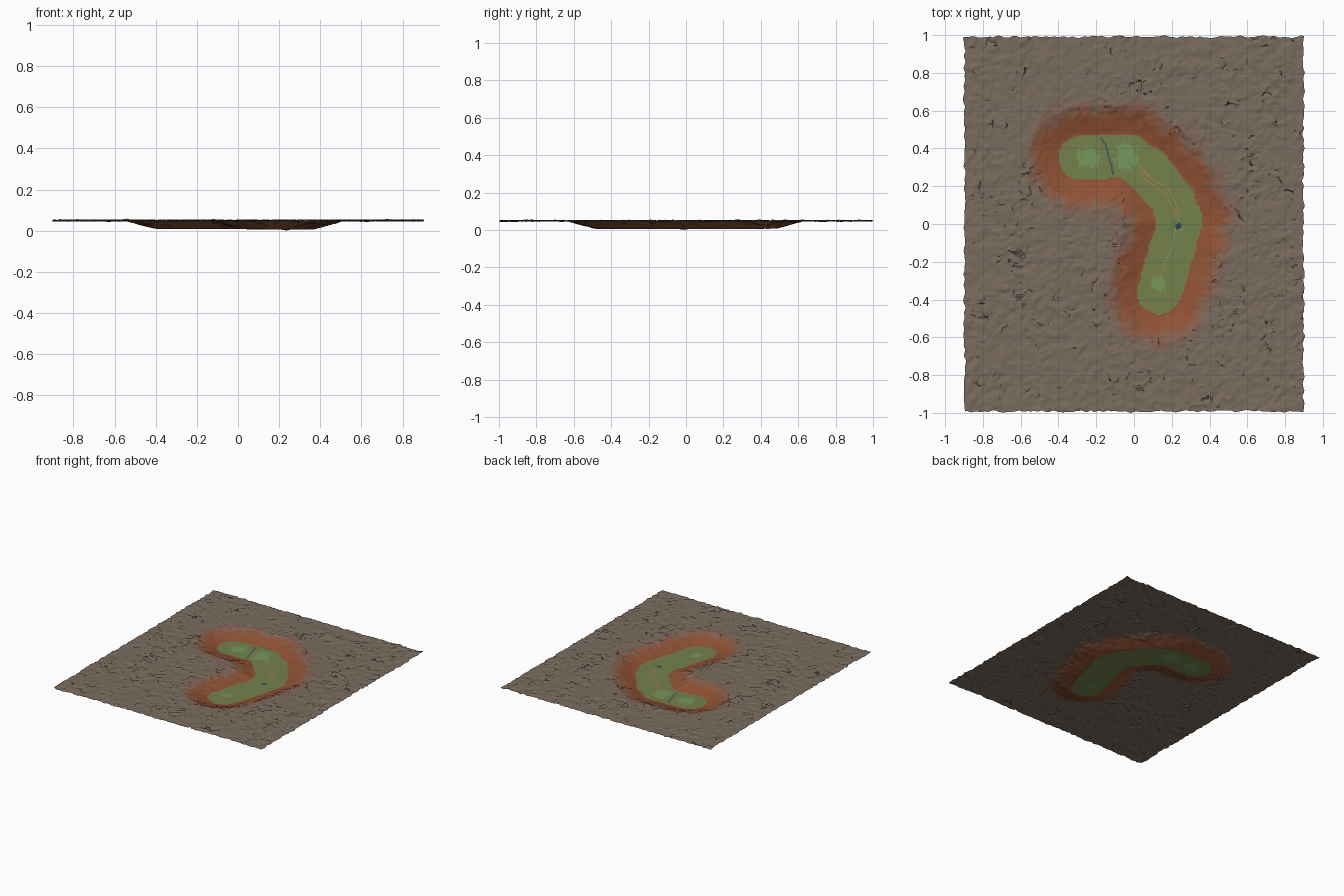
import bpy, bmesh, math, random
from mathutils import Vector, noise

if "Cube" in bpy.data.objects:
    bpy.data.objects.remove(bpy.data.objects["Cube"])

random.seed(4)
NX, NY = 190, 210
HX, HY = 0.898, 0.992
PATH = [(-0.28, 0.35), (-0.03, 0.36), (0.08, 0.28), (0.20, 0.13),
        (0.245, 0.02), (0.20, -0.14), (0.135, -0.36)]
POND = (0.235, -0.012)


def n3(x, y, s, k=0.0):
    return noise.noise(Vector((x * s + k, y * s - k, k * 0.37 + 1.3)))


def seg_dist(x, y, pts):
    best = 9.0
    for (ax, ay), (bx, by) in zip(pts, pts[1:]):
        dx, dy = bx - ax, by - ay
        t = ((x - ax) * dx + (y - ay) * dy) / (dx * dx + dy * dy)
        t = max(0.0, min(1.0, t))
        best = min(best, math.hypot(x - ax - t * dx, y - ay - t * dy))
    return best


def mix(a, b, t):
    return tuple(p + (q - p) * t for p, q in zip(a, b))


def step(a, b, t):
    t = max(0.0, min(1.0, (t - a) / (b - a)))
    return t * t * (3 - 2 * t)


# Valley floor, sloping rim and cracked rocky plateau
def height(x, y):
    d = seg_dist(x, y, PATH) + 0.012 * n3(x, y, 14, 3)
    rim = max(0.0, min(1.0, (d - 0.125) / 0.145))
    floor = 0.0075 - 0.004 * x + 0.0007 * n3(x, y, 25, 8)
    floor -= 0.005 * (1 - step(0.0, 0.035, math.hypot(x - POND[0], y - POND[1])))
    wx = x + 0.035 * n3(x, y, 12, 5)
    wy = y + 0.035 * n3(x, y, 12, 9)
    u, v = (wx + wy) * 0.75, (wy - wx) * 1.15
    saw = ((n3(u, v, 7, 2) + 0.35 * n3(u, v, 16, 6)) * 2.4) % 1.0
    strength = 0.55 + 0.8 * n3(x, y, 9, 12)
    rock = 0.009 * (saw - 0.5) * max(0.1, strength)
    rock += 0.004 * n3(x, y, 20, 15) + 0.0025 * n3(x, y, 45, 21)
    plateau = 0.0495 + rock
    return floor + (plateau - floor) * rim


def material(name, rgb):
    m = bpy.data.materials.new(name)
    m.diffuse_color = (*rgb, 1)
    m.use_nodes = True
    m.node_tree.nodes["Principled BSDF"].inputs["Base Color"].default_value = m.diffuse_color
    return m


# Colours: plateau rock, fading rust rim, meadow shades
ROCK, RUST = (0.195, 0.150, 0.115), (0.285, 0.085, 0.035)
LEVELS = 10
mats = [material(f"rim_{i}", mix(RUST, ROCK, i / (LEVELS - 1))) for i in range(LEVELS)]
mats += [material("meadow", (0.165, 0.225, 0.070)),
         material("meadow_dry", (0.205, 0.205, 0.072)),
         material("meadow_light", (0.175, 0.315, 0.105)),
         material("dark_rock", (0.085, 0.066, 0.052)),
         material("moss", (0.15, 0.17, 0.075))]
MEADOW, DRY, LIGHT, DARK, MOSS = range(LEVELS, LEVELS + 5)


def face_material(c, nz):
    x, y = c.x, c.y
    d = seg_dist(x, y, PATH) + 0.008 * n3(x, y, 18, 4)
    if d < 0.118:
        for px, py, r in ((-0.24, 0.35, 0.075), (-0.04, 0.36, 0.085), (0.13, -0.31, 0.05)):
            if math.hypot(x - px, y - py) < r * random.uniform(0.5, 1.0):
                return LIGHT
        return DRY if random.random() < 0.3 else MEADOW
    t = step(0.18, 0.33, d + 0.05 * n3(x, y, 13, 7))
    if t > 0.8 and nz < 0.70:
        return DARK
    if random.random() < 0.008:
        return MOSS
    return max(0, min(LEVELS - 1, round(t * (LEVELS - 1) + random.uniform(-0.5, 0.5))))


# Terrain sheet
bm = bmesh.new()
rows = []
for j in range(NY + 1):
    row = []
    for i in range(NX + 1):
        x = -HX + 2 * HX * i / NX
        y = -HY + 2 * HY * j / NY
        r = step(0.12, 0.28, seg_dist(x, y, PATH))
        jx = 0.012 * r * n3(x, y, 28, 31)
        jy = 0.012 * r * n3(x, y, 28, 47)
        row.append(bm.verts.new((x + jx, max(-1, min(1, y + jy)), height(x, y))))
    rows.append(row)
for j in range(NY):
    for i in range(NX):
        f = bm.faces.new((rows[j][i], rows[j][i + 1], rows[j + 1][i + 1], rows[j + 1][i]))
        f.normal_update()
        f.material_index = face_material(f.calc_center_median(), f.normal.z)
me = bpy.data.meshes.new("terrain")
bm.to_mesh(me)
bm.free()
for m in mats:
    me.materials.append(m)
terrain = bpy.data.objects.new("terrain", me)
bpy.context.collection.objects.link(terrain)
bpy.context.view_layer.objects.active = terrain
terrain.select_set(True)
bpy.ops.object.shade_smooth_by_angle(angle=math.radians(40))


# Flat strip draped over the terrain along a path
def ribbon(name, pts, width, mat, lift=0.0015):
    pts = [Vector(p) for p in pts]
    line = []
    for a, b in zip(pts, pts[1:]):
        k = max(2, int((b - a).length / 0.012))
        line += [a.lerp(b, i / k) for i in range(k)]
    line.append(pts[-1])
    bm = bmesh.new()
    prev = None
    for i, p in enumerate(line):
        t = (line[min(i + 1, len(line) - 1)] - line[max(i - 1, 0)]).normalized()
        side = Vector((-t.y, t.x)) * width / 2
        z = height(p.x, p.y) + lift
        cur = [bm.verts.new((q.x, q.y, z)) for q in (p - side, p + side)]
        if prev:
            bm.faces.new((prev[0], cur[0], cur[1], prev[1]))
        prev = cur
    me = bpy.data.meshes.new(name)
    bm.to_mesh(me)
    bm.free()
    me.materials.append(mat)
    bpy.context.collection.objects.link(bpy.data.objects.new(name, me))


water = material("stream_water", (0.075, 0.105, 0.105))
trail = material("trail_earth", (0.36, 0.22, 0.085))
pale = material("footpath", (0.26, 0.27, 0.12))
ribbon("stream", [(-0.175, 0.455), (-0.15, 0.42), (-0.135, 0.36), (-0.12, 0.31), (-0.11, 0.26)], 0.011, water)
ribbon("trail_outer", [(0.03, 0.31), (0.07, 0.26), (0.12, 0.225), (0.18, 0.19), (0.215, 0.12), (0.245, 0.045)], 0.007, trail)
ribbon("trail_inner", [(0.02, 0.295), (0.06, 0.235), (0.11, 0.20), (0.165, 0.165), (0.20, 0.10), (0.235, 0.04)], 0.006, trail)
ribbon("footpath", [(0.235, 0.03), (0.215, -0.05), (0.20, -0.13), (0.165, -0.20), (0.145, -0.27), (0.13, -0.33)], 0.006, pale)

# Pond
bm = bmesh.new()
ring = []
for i in range(16):
    a = i * math.tau / 16
    r = 1 + 0.2 * math.sin(2 * a + 0.6)
    ring.append(bm.verts.new((POND[0] + 0.014 * r * math.cos(a), POND[1] + 0.019 * r * math.sin(a), 0.0075)))
bm.faces.new(ring)
me = bpy.data.meshes.new("pond")
bm.to_mesh(me)
bm.free()
me.materials.append(material("pond_water", (0.025, 0.060, 0.105)))
bpy.context.collection.objects.link(bpy.data.objects.new("pond", me))
